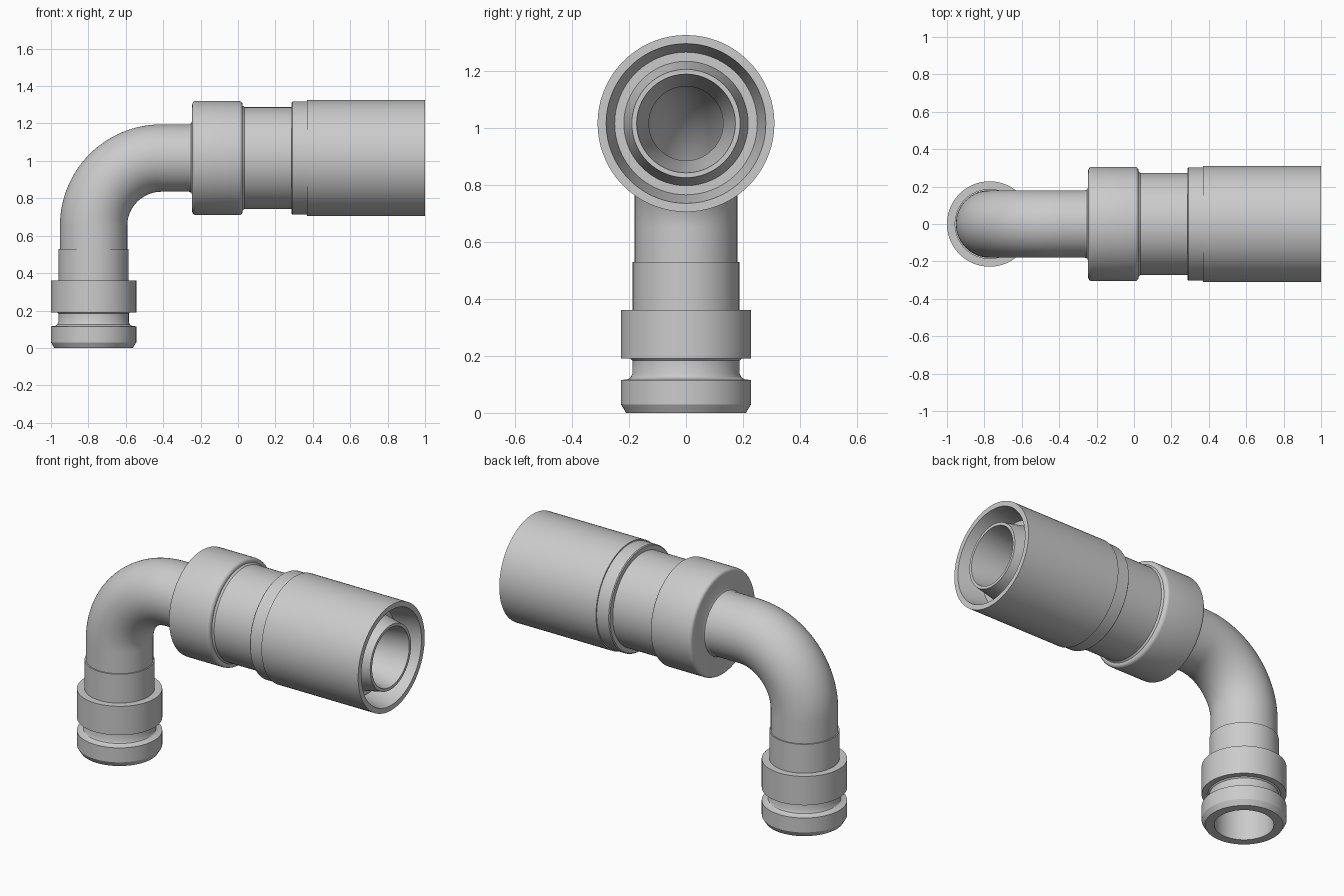
import bpy
import bmesh
from math import cos, sin, pi
from mathutils import Vector

cube = bpy.data.objects.get("Cube")
if cube:
    bpy.data.objects.remove(cube)

SEGMENTS = 96
X, Y, Z = Vector((1, 0, 0)), Vector((0, 1, 0)), Vector((0, 0, 1))
STEM_X, AXIS_Z = -0.772, 1.015      # axes of the vertical and horizontal runs
BORE, PIPE = 0.13, 0.18
BEND = 0.362                        # centre line radius of the elbow

metal = bpy.data.materials.new("light grey metal")
metal.use_nodes = True
grey = (0.6, 0.6, 0.6, 1)
metal.diffuse_color = grey
metal.node_tree.nodes["Principled BSDF"].inputs["Base Color"].default_value = grey


def loft(name, rings):
    """Join circles (centre, side, up, radius) in a closed cycle into a solid."""
    bm = bmesh.new()
    loops = []
    for centre, u, v, r in rings:
        angles = [2 * pi * i / SEGMENTS for i in range(SEGMENTS)]
        loops.append([bm.verts.new(centre + r * (cos(t) * u + sin(t) * v)) for t in angles])
    for k, a in enumerate(loops):
        b = loops[(k + 1) % len(loops)]
        for i in range(SEGMENTS):
            j = (i + 1) % SEGMENTS
            bm.faces.new((a[i], a[j], b[j], b[i]))
    bmesh.ops.recalc_face_normals(bm, faces=bm.faces)
    mesh = bpy.data.meshes.new(name)
    bm.to_mesh(mesh)
    bm.free()
    mesh.materials.append(metal)
    obj = bpy.data.objects.new(name, mesh)
    bpy.context.collection.objects.link(obj)
    bpy.ops.object.select_all(action="DESELECT")
    obj.select_set(True)
    bpy.context.view_layer.objects.active = obj
    bpy.ops.object.shade_smooth_by_angle(angle=pi / 6)
    return obj


def corner(x, r, size, start):
    """Rounded profile corner: a quarter arc about (x, r) from the start angle."""
    return [(x + size * cos(start - pi * i / 10), r + size * sin(start - pi * i / 10))
            for i in range(6)]


def lathe_x(name, profile):
    loft(name, [(Vector((x, 0, AXIS_Z)), Y, Z, r) for x, r in profile])


def lathe_z(name, profile):
    loft(name, [(Vector((STEM_X, 0, z)), X, Y, r) for z, r in profile])


# grooved spigot at the foot
lathe_z("grooved_spigot", [
    (0, 0.16), (0, 0.21), (0.03, 0.228), (0.115, 0.228), (0.118, 0.205),
    (0.125, 0.194), (0.138, 0.188), (0.183, 0.188), (0.19, 0.195), (0.19, 0.228),
    (0.36, 0.228), (0.36, 0.187), (0.53, 0.187), (0.53, BORE), (0.5, BORE), (0.47, 0.16)])

# bent pipe: straight, quarter bend, straight, with a bore
bend_centre = Vector((STEM_X + BEND, 0, AXIS_Z - BEND))
path = [(Vector((STEM_X, 0, 0.53)), -X)]
for i in range(33):
    a = i * pi / 64
    out = Vector((-cos(a), 0, sin(a)))
    path.append((bend_centre + BEND * out, out))
path.append((Vector((-0.262, 0, AXIS_Z)), Z))
loft("elbow_pipe", [(c, out, Y, PIPE) for c, out in path]
     + [(c, out, Y, BORE) for c, out in reversed(path)])

# collar with rounded rims and a fillet against the pipe
lathe_x("collar", [(-0.262, BORE), (-0.262, PIPE), (-0.25, 0.185), (-0.245, 0.197)]
        + corner(-0.225, 0.285, 0.02, pi)
        + corner(0.005, 0.285, 0.02, pi / 2)
        + [(0.025, 0.28), (0.035, 0.272), (0.035, BORE)])

# neck between the collar and the sleeve
lathe_x("neck", [(0.035, BORE), (0.035, 0.272), (0.287, 0.272), (0.287, BORE)])

# stepped outer sleeve with a tapered mouth
lathe_x("outer_sleeve", [
    (0.287, 0.2), (0.287, 0.298), (0.292, 0.303), (0.37, 0.303), (0.37, 0.31),
    (1, 0.31), (1, 0.28), (0.85, 0.25), (0.85, 0.2)])

# inner nozzle with a tapered outside and a flared bore
lathe_x("inner_nozzle", [
    (0.287, BORE), (0.287, 0.2), (0.85, 0.2), (0.85, 0.218), (0.995, 0.19),
    (0.995, 0.173), (0.7, BORE)])
